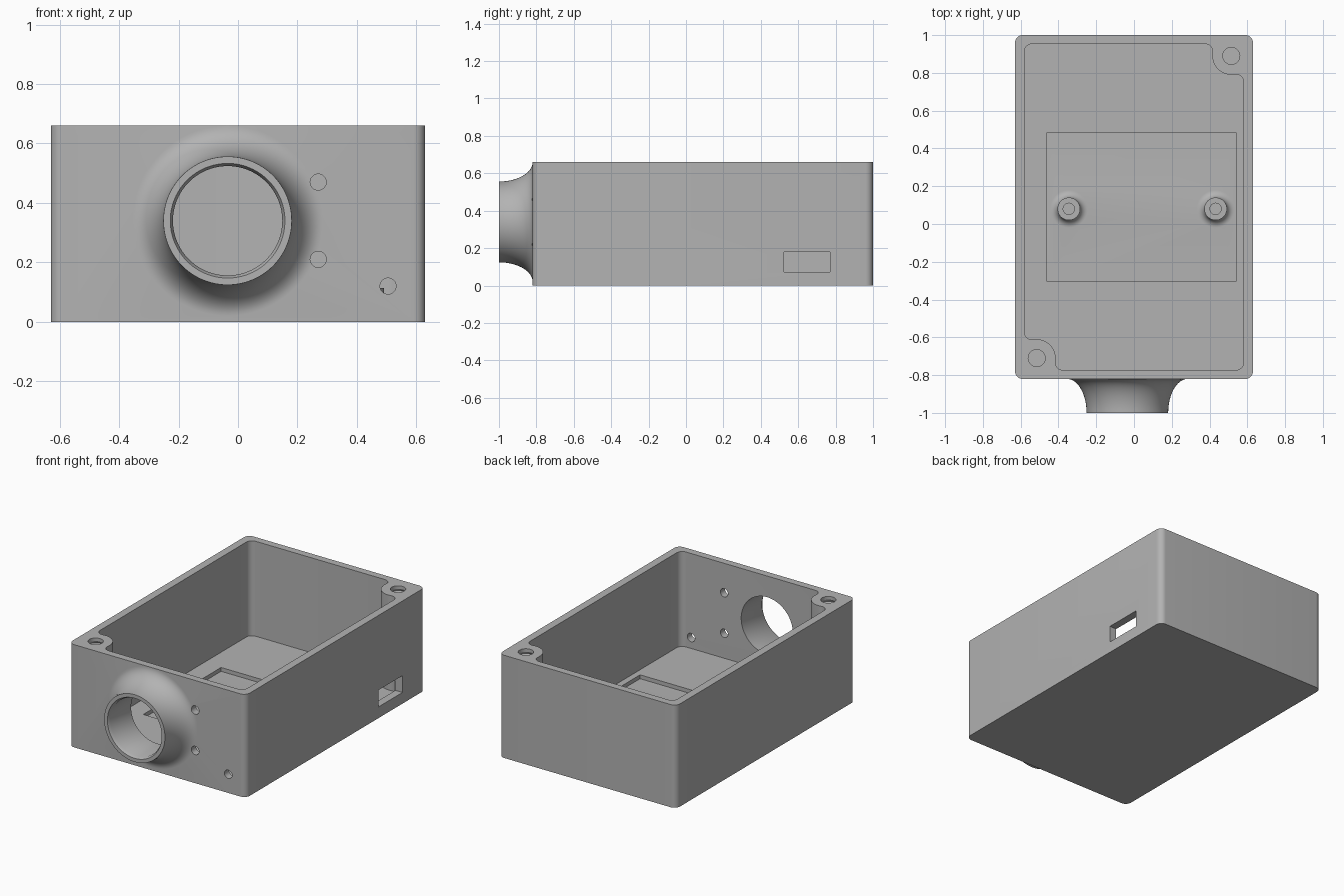
import bpy
import bmesh
from math import atan2, cos, hypot, pi, radians, sin, sqrt
from mathutils import Matrix

if "Cube" in bpy.data.objects:
    bpy.data.objects.remove(bpy.data.objects["Cube"])

grey = bpy.data.materials.new("plain grey")
grey.use_nodes = True
colour = (0.45, 0.45, 0.45, 1)
grey.diffuse_color = colour
grey.node_tree.nodes["Principled BSDF"].inputs["Base Color"].default_value = colour

MID_Y = 0.09          # centre of the box in y
TOP = 0.66
FLOOR = 0.05
RECESS = 0.025
TUBE = (-0.035, 0.34)  # tube centre in x, z


def finish(bm, name):
    bmesh.ops.recalc_face_normals(bm, faces=bm.faces)
    mesh = bpy.data.meshes.new(name)
    bm.to_mesh(mesh)
    bm.free()
    mesh.materials.append(grey)
    ob = bpy.data.objects.new(name, mesh)
    bpy.context.collection.objects.link(ob)
    return ob


def prism(name, outline, z0, z1):
    """Upright solid from a closed outline."""
    bm = bmesh.new()
    face = bm.faces.new([bm.verts.new((x, y, z0)) for x, y in outline])
    top = bmesh.ops.extrude_face_region(bm, geom=[face])["geom"]
    moved = [v for v in top if isinstance(v, bmesh.types.BMVert)]
    bmesh.ops.translate(bm, verts=moved, vec=(0, 0, z1 - z0))
    return finish(bm, name)


def block(name, x0, x1, y0, y1, z0, z1):
    return prism(name, [(x0, y0), (x1, y0), (x1, y1), (x0, y1)], z0, z1)


def lathe(name, profile, place, steps=64):
    """Solid of revolution from (radius, height) points that begin and end on the axis."""
    bm = bmesh.new()
    pts = [bm.verts.new((r, 0, h)) for r, h in profile]
    edges = [bm.edges.new(pair) for pair in zip(pts, pts[1:])]
    bmesh.ops.spin(bm, geom=pts + edges, cent=(0, 0, 0), axis=(0, 0, 1),
                   angle=2 * pi, steps=steps)
    bmesh.ops.remove_doubles(bm, verts=bm.verts, dist=1e-5)
    bmesh.ops.transform(bm, matrix=place, verts=bm.verts)
    return finish(bm, name)


def arc(cx, cy, r, a0, a1, n=8):
    return [(cx + r * cos(a0 + (a1 - a0) * i / n), cy + r * sin(a0 + (a1 - a0) * i / n))
            for i in range(n + 1)]


def both_halves(half):
    """Completes an outline by a half turn about the middle of the box."""
    return [(s * x, s * y + MID_Y) for s in (1, -1) for x, y in half]


def combine(body, tool, operation):
    tool.hide_render = True
    mod = body.modifiers.new("join", "BOOLEAN")
    mod.operation = operation
    mod.solver = "EXACT"
    mod.object = tool
    bpy.context.view_layer.objects.active = body
    bpy.ops.object.modifier_apply(modifier=mod.name)
    bpy.data.objects.remove(tool)


def forward(x, z):
    """Places a lathed part with its height running along y."""
    return Matrix.Translation((x, 0, z)) @ Matrix.Rotation(-pi / 2, 4, "X")


# Outer box with rounded upright corners
W, D, R = 0.63, 0.91, 0.04
half = arc(W - R, R - D, R, -pi / 2, 0) + arc(W - R, D - R, R, 0, pi / 2)
body = prism("enclosure", both_halves(half), 0, TOP)

# Cavity whose outline wraps round a screw boss in two opposite corners
w, d = 0.58, 0.863
bx, by, boss = 0.515, 0.80, 0.1
fx, fy = w - R, by - sqrt((boss + R) ** 2 - (w - R - bx) ** 2)
gy = d - R
gx = bx - sqrt((boss + R) ** 2 - (gy - by) ** 2)
a_side = atan2(by - fy, bx - fx)
a_back = atan2(by - gy, bx - gx)
half = (arc(w - R, R - d, R, -pi / 2, 0)
        + arc(fx, fy, R, 0, a_side)
        + arc(bx, by, boss, a_side - pi, a_back - pi, 16)[1:-1]
        + arc(gx, gy, R, a_back, pi / 2))
combine(body, prism("cavity", both_halves(half), FLOOR, TOP + 0.1), "DIFFERENCE")

# Shallow floor recess and side port
combine(body, block("floor_recess", -0.46, 0.54, -0.305, 0.485, RECESS, 0.2), "DIFFERENCE")
combine(body, block("side_port", 0.5, 0.7, 0.525, 0.77, 0.072, 0.18), "DIFFERENCE")

# Flared tube on the front
flare = [(0.32 - 0.104 * cos(radians(a)), -1 + 0.18 * sin(radians(a)))
         for a in range(0, 91, 6)]
profile = [(0, -1)] + flare + [(0.32, -0.8), (0, -0.8)]
combine(body, lathe("tube", profile, forward(*TUBE), 96), "UNION")
bore = [(0, -1.02), (0.203, -1.02), (0.184, -0.982), (0.184, -0.7), (0, -0.7)]
combine(body, lathe("bore", bore, forward(*TUBE), 96), "DIFFERENCE")

# Small round holes in the front wall
for x, z in ((0.27, 0.47), (0.27, 0.21), (0.505, 0.12)):
    hole = [(0, -0.9), (0.027, -0.9), (0.027, -0.7), (0, -0.7)]
    combine(body, lathe("front_hole", hole, forward(x, z), 32), "DIFFERENCE")

# Threaded screw holes in the corner bosses
for s in (1, -1):
    ridges = [(0.045 if i % 2 == 0 else 0.054, TOP - 0.02 - 0.015 * i) for i in range(21)]
    thread = ([(0, TOP + 0.05), (0.045, TOP + 0.05)] + ridges + [(0, ridges[-1][1])])
    place = Matrix.Translation((s * bx, s * by + MID_Y, 0))
    combine(body, lathe("screw_hole", thread, place, 32), "DIFFERENCE")

# Hollow standing posts with a rounded foot
for x in (-0.345, 0.432):
    foot = arc(0.1, RECESS + 0.04, 0.04, pi, 1.5 * pi)
    post = ([(0, 0.05), (0.03, 0.05), (0.03, 0.113), (0.06, 0.113)] + foot
            + [(0.1, 0.015), (0, 0.015)])
    combine(body, lathe("post", post, Matrix.Translation((x, 0.08, 0)), 48), "UNION")

# Smooth the round walls, keep the edges crisp
bpy.ops.object.select_all(action="DESELECT")
body.select_set(True)
bpy.context.view_layer.objects.active = body
bpy.ops.object.shade_smooth_by_angle(angle=radians(30))
